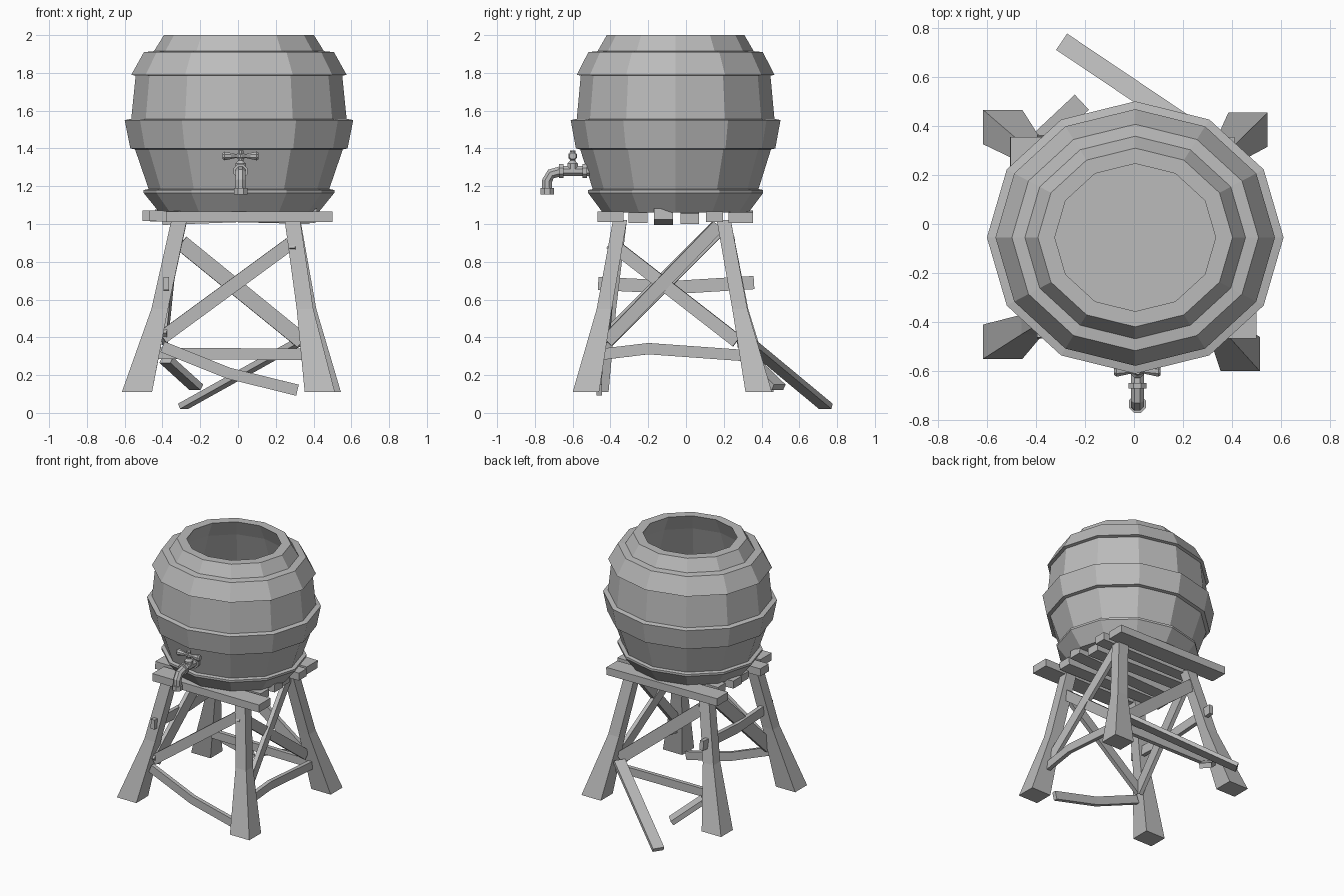
import bpy, bmesh, math
from mathutils import Vector

old = bpy.data.objects.get("Cube")
if old:
    bpy.data.objects.remove(old, do_unlink=True)

grey = bpy.data.materials.new("plain grey")
grey.use_nodes = True
color = (0.5, 0.5, 0.5, 1)
grey.diffuse_color = color
grey.node_tree.nodes["Principled BSDF"].inputs["Base Color"].default_value = color

RECT = [(1, 1), (-1, 1), (-1, -1), (1, -1)]


def ngon(n, turn=0.0):
    return [(math.cos(2 * math.pi * (i + turn) / n), math.sin(2 * math.pi * (i + turn) / n))
            for i in range(n)]


def loft(name, points, sizes, section=RECT, up=(0, 0, 1), level=False):
    """Sweep a section along points; level keeps every ring horizontal."""
    pts = [Vector(p) for p in points]
    bm = bmesh.new()
    rings = []
    for i, p in enumerate(pts):
        if level:
            a, b = Vector((1, 0, 0)), Vector((0, 1, 0))
        else:
            t = (pts[min(i + 1, len(pts) - 1)] - pts[max(i - 1, 0)]).normalized()
            a = t.cross(Vector(up)).normalized()
            b = a.cross(t)
        w, h = sizes[i]
        rings.append([bm.verts.new(p + a * w * u + b * h * v) for u, v in section])
    n = len(section)
    for lo, hi in zip(rings, rings[1:]):
        for k in range(n):
            bm.faces.new((lo[k], lo[(k + 1) % n], hi[(k + 1) % n], hi[k]))
    bm.faces.new(rings[0])
    bm.faces.new(rings[-1])
    bmesh.ops.recalc_face_normals(bm, faces=bm.faces)
    mesh = bpy.data.meshes.new(name)
    bm.to_mesh(mesh)
    bm.free()
    mesh.materials.append(grey)
    ob = bpy.data.objects.new(name, mesh)
    bpy.context.collection.objects.link(ob)
    return ob


def plank(name, *points, wide=0.035, thick=0.015, up=(0, 0, 1)):
    return loft(name, points, [(thick, wide)] * len(points), up=up)


# Barrel: outer staves and hoops, then down the inside to the floor
profile = [(0.42, 1.06), (0.505, 1.165), (0.505, 1.18), (0.478, 1.185), (0.55, 1.395),
           (0.575, 1.4), (0.605, 1.55), (0.57, 1.557), (0.547, 1.785), (0.57, 1.79),
           (0.503, 1.91), (0.45, 1.915), (0.397, 2.0), (0.328, 2.0), (0.39, 1.88),
           (0.5, 1.6), (0.49, 1.4), (0.39, 1.1)]
loft("barrel", [(0.005, -0.055, z) for r, z in profile],
     [(r, r * 0.918) for r, z in profile], ngon(12), level=True)

# Legs: foot and top centres, pinched in a little at the middle
legs = {"back_right": ((-0.535, 0.395), (-0.31, 0.2)),
        "back_left": ((0.465, 0.385), (0.29, 0.2)),
        "front_right": ((-0.535, -0.48), (-0.312, -0.35)),
        "front_left": ((0.433, -0.53), (0.288, -0.35))}
for side, (foot, top) in legs.items():
    mid = [f + (t - f) * 0.54 for f, t in zip(foot, top)]
    loft(side + "_leg", [(*foot, 0.11), (*mid, 0.55), (*top, 1.02)],
         [(0.08, 0.07), (0.044, 0.04), (0.041, 0.037)], level=True)

# Deck slats: y centre, half width, left end, right end, tilt
slats = [(-0.4, 0.068, -0.38, 0.5, 0), (-0.255, 0.05, -0.47, 0.4, 0.005),
         (-0.12, 0.05, -0.4, 0.42, -0.015), (0.02, 0.05, -0.44, 0.38, 0.01),
         (0.15, 0.045, -0.4, 0.43, 0), (0.29, 0.065, -0.505, 0.41, 0.005)]
for i, (y, half, x0, x1, tilt) in enumerate(slats):
    plank(f"deck_slat_{i + 1}", (x0, y, 1.038 + tilt), (x1, y, 1.038 - tilt),
          wide=0.028, thick=half)

# Braces on the four sides
plank("front_diagonal", (-0.4, -0.42, 0.4), (0.31, -0.38, 0.92))
plank("front_low_rail", (-0.4, -0.45, 0.35), (-0.05, -0.46, 0.21), (0.315, -0.46, 0.12),
      wide=0.03)
plank("back_diagonal", (-0.3, 0.24, 0.9), (0.34, 0.29, 0.38), wide=0.042)
plank("back_low_rail", (-0.42, 0.3, 0.315), (0.36, 0.3, 0.31), wide=0.03)
plank("left_diagonal_a", (0.29, -0.4, 0.9), (0.37, 0.27, 0.38))
plank("left_diagonal_b", (0.37, -0.42, 0.38), (0.3, 0.17, 0.99))
plank("left_low_rail", (0.39, -0.45, 0.31), (0.4, -0.2, 0.34), (0.4, 0.29, 0.305), wide=0.03)
plank("right_diagonal", (-0.39, -0.42, 0.39), (-0.33, 0.17, 0.98), wide=0.045)
plank("right_mid_rail", (-0.38, -0.465, 0.685), (-0.38, -0.05, 0.665), (-0.38, 0.36, 0.69))

# Broken boards hanging off the back
plank("fallen_board", (0.32, 0.33, 0.375), (-0.29, 0.74, 0.035), wide=0.015, thick=0.04)
plank("broken_stub", (-0.38, 0.34, 0.28), (-0.22, 0.49, 0.135), wide=0.018, thick=0.042)

# Tap: bent pipe, collars, stem and bow-shaped handle
X = 0.014
pipe = [(-0.46, 1.28), (-0.66, 1.28), (-0.715, 1.265), (-0.735, 1.23), (-0.735, 1.185)]
loft("tap_pipe", [(X, y, z) for y, z in pipe], [(0.029, 0.029)] * len(pipe),
     ngon(8, 0.5), up=(1, 0, 0))
loft("tap_spout_lip", [(X, -0.735, 1.19), (X, -0.735, 1.156)], [(0.038, 0.038)] * 2,
     ngon(8, 0.5), level=True)
for i, y in enumerate((-0.66, -0.535)):
    loft(f"tap_collar_{i + 1}", [(X, y - 0.012, 1.28), (X, y + 0.012, 1.28)],
         [(0.04, 0.04)] * 2, ngon(8, 0.5))
loft("tap_stem", [(X, -0.6, z) for z in (1.29, 1.32, 1.335, 1.39)],
     [(r, r) for r in (0.03, 0.03, 0.015, 0.015)], ngon(8, 0.5), level=True)
loft("tap_handle", [(X + dx, -0.6, 1.36) for dx in (-0.095, -0.085, -0.025, 0, 0.025, 0.085, 0.095)],
     [(r, r) for r in (0.018, 0.025, 0.011, 0.02, 0.011, 0.025, 0.018)], ngon(8, 0.5))
